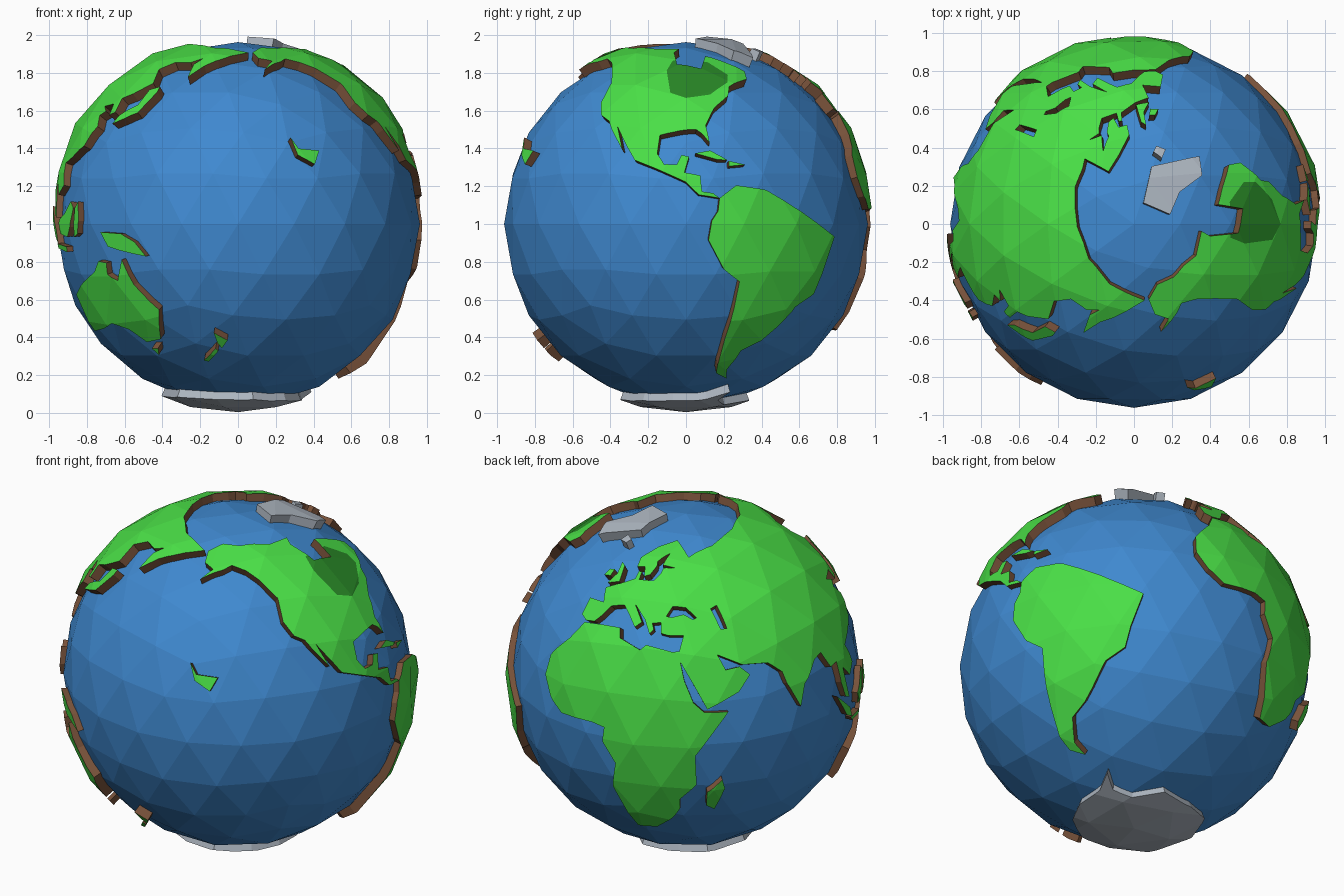
import bpy, bmesh, math
from mathutils import Vector

if "Cube" in bpy.data.objects:
    bpy.data.objects.remove(bpy.data.objects["Cube"])

OCEAN_R, LAND_R, INNER_R = 0.963, 1.0, 0.925
TURN = 88            # longitude offset of the globe
CENTRE = Vector((0, 0, 1))


def material(name, rgb):
    m = bpy.data.materials.new(name)
    m.diffuse_color = (*rgb, 1)
    m.use_nodes = True
    m.node_tree.nodes["Principled BSDF"].inputs["Base Color"].default_value = m.diffuse_color
    return m


BLUE = material("ocean blue", (0.05, 0.25, 0.63))
GREEN = material("grass green", (0.068, 0.74, 0.062))
DARK = material("forest green", (0.022, 0.25, 0.02))
BROWN = material("earth brown", (0.19, 0.085, 0.043))
GREY = material("ice grey", (0.42, 0.47, 0.53))


def direction(p):
    lon, lat = math.radians(p[0] + TURN), math.radians(p[1])
    return Vector((math.cos(lat) * math.cos(lon), math.cos(lat) * math.sin(lon), math.sin(lat)))


def icosphere(radius):
    bm = bmesh.new()
    bmesh.ops.create_icosphere(bm, subdivisions=3, radius=radius)
    return bm


def finish(bm, name, mats):
    bmesh.ops.translate(bm, verts=bm.verts, vec=CENTRE)
    me = bpy.data.meshes.new(name)
    bm.to_mesh(me)
    bm.free()
    for m in mats:
        me.materials.append(m)
    ob = bpy.data.objects.new(name, me)
    bpy.context.collection.objects.link(ob)
    return ob


def cut_along(bm, ring):
    # split only the facets that each coast segment crosses
    for a, b in zip(ring, ring[1:] + ring[:1]):
        n, e, mid = a.cross(b).normalized(), b - a, (a + b).normalized()
        lo, hi = a.dot(e), b.dot(e)
        faces = []
        for f in bm.faces:
            vs = [v.co for v in f.verts]
            if vs[0].dot(mid) < 0.2:
                continue
            t = [v.dot(e) for v in vs]
            if max(t) < lo - 1e-4 or min(t) > hi + 1e-4:
                continue
            s = [v.dot(n) for v in vs]
            if min(s) < -1e-5 and max(s) > 1e-5:
                faces.append(f)
        if faces:
            geom = faces + list({x for f in faces for x in f.edges}) + list({x for f in faces for x in f.verts})
            bmesh.ops.bisect_plane(bm, geom=geom, dist=1e-5, plane_co=(0, 0, 0), plane_no=n)


def inside(p, ring):
    # winding of the coast around a point of the sphere
    if p.dot(sum(ring, Vector())) < 0:
        return False
    flat = [v - p * v.dot(p) for v in ring]
    total = sum(math.atan2(u.cross(w).dot(p), u.dot(w)) for u, w in zip(flat, flat[1:] + flat[:1]))
    return abs(total) > math.pi


def land(name, coast, holes=(), patch=None, top=GREEN, side=BROWN, radius=LAND_R):
    bm = icosphere(radius)
    # land swells a little at middle latitudes
    for v in bm.verts:
        lat = math.asin(max(-1, min(1, v.co.z / radius)))
        v.co *= 0.996 + 0.022 * math.sin(2 * lat) ** 2
    ring = [direction(p) for p in coast]
    seas = [[direction(p) for p in h] for h in holes]
    wood = [direction(p) for p in patch] if patch else None
    for r in [ring] + seas + ([wood] if wood else []):
        cut_along(bm, r)
    water = []
    for f in bm.faces:
        p = f.calc_center_median().normalized()
        if not inside(p, ring) or any(inside(p, s) for s in seas):
            water.append(f)
        elif wood and inside(p, wood):
            f.material_index = 2
    bmesh.ops.delete(bm, geom=water, context='FACES')
    # cliff walls down into the ocean
    rim = [e for e in bm.edges if e.is_boundary]
    new = bmesh.ops.extrude_edge_only(bm, edges=rim)["geom"]
    for g in new:
        if isinstance(g, bmesh.types.BMVert):
            g.co *= INNER_R / radius
        elif isinstance(g, bmesh.types.BMFace):
            g.material_index = 1
    finish(bm, name, [top, side, DARK] if patch else [top, side])


# ocean
finish(icosphere(OCEAN_R), "ocean", [BLUE])

# inland seas and the dark woodland
black_sea = [(28.5, 42.5), (31, 45.8), (37, 45.5), (41.5, 42.3), (40, 41.7), (36, 43.3), (31, 42.3)]
caspian = [(48, 45), (51, 46), (53.5, 38), (51, 38)]
woodland = [(-94.5, 43.6), (-88, 41), (-78, 43), (-69, 48), (-67, 52), (-75, 59), (-96, 59.5), (-98, 54)]

# continents: coast outlines as longitude, latitude
land("europe", [
    (36, 36.5), (30, 36.5), (27, 37), (26.5, 40.5), (23, 40), (24, 38), (22.5, 36.5), (19.5, 41),
    (13.5, 45.5), (18.5, 40), (16, 38), (12, 42), (9, 44.3), (3, 43), (0, 39), (-2, 36.8), (-6, 36.2),
    (-9, 37.5), (-9, 43.3), (-1.5, 43.5), (-4.5, 48.3), (2, 51), (8.5, 54), (8.5, 57), (10.5, 57),
    (11, 54), (19, 54.5), (22, 57.5), (23, 59.5), (30, 60), (22, 60.5), (25, 65.5), (18, 61.5),
    (18.5, 60), (16, 56.5), (13, 55.5), (11, 59), (6, 58.5), (5, 62), (14, 68), (28, 72), (39, 64.5),
    (45, 66.5)], [black_sea])
land("asia", [
    (45, 66.5), (60, 68.5), (75, 71), (95, 72.5), (113, 73.5), (130, 72.5), (140, 72.5),
    (160, 70), (180, 68), (190, 66), (178, 63), (170, 60), (163, 57), (157, 51), (156, 58), (160, 61),
    (153, 59), (142, 59), (136, 54.5), (140, 48), (133, 43), (129, 41), (129, 36), (126, 35), (125, 39),
    (118, 38.5), (122, 36.5), (119, 35), (122, 31), (118, 24.5), (111, 21), (106, 19), (109, 12), (105, 9),
    (100.5, 13.5), (103.5, 2), (101, 3), (98.5, 9), (97.5, 16.5), (94, 16), (91, 22), (87, 21), (80, 15),
    (77.5, 8), (73, 17), (72, 21), (67, 25), (57, 26), (48.5, 30), (51, 25), (56, 25.5), (59.5, 22.5),
    (55, 17.5), (44, 12.8), (39.5, 21), (35, 28), (34.5, 31.5), (36, 36.5)], [black_sea, caspian])
land("africa", [
    (-6, 35.5), (10, 37), (11, 33.8), (20, 31), (22, 32.8), (32, 31.2), (34.5, 31.5), (35, 28), (36.5, 22),
    (39.5, 15), (43, 11.8), (51, 11.5), (40, -3), (40.5, -14), (35, -20), (35, -24), (32.5, -28), (26, -34),
    (18.5, -34), (12, -17), (13.5, -8), (9, -1), (9.5, 4), (5, 5), (-7.5, 4.5), (-13, 8.5), (-17, 14.5),
    (-16.5, 21.5), (-10, 29)])
land("north_america", [
    (-77.5, 8), (-84, 9), (-88, 13), (-95, 16), (-105, 20), (-109, 25.5), (-113, 31), (-109.5, 23),
    (-115, 30), (-117, 33), (-121, 35), (-124, 40), (-124, 48), (-131, 55), (-138, 59), (-147, 61),
    (-152, 59), (-164, 54.5), (-158, 58.5), (-165, 61), (-167, 66), (-157, 70), (-141, 69.5), (-128, 70),
    (-115, 68.5), (-94, 69), (-97, 66), (-93, 57), (-80, 55), (-75, 63), (-66, 60), (-56, 54),
    (-58, 50), (-69, 46), (-70.5, 42.5), (-77, 38), (-81, 31.5),
    (-80, 25.5), (-82.5, 28.5), (-84.5, 30), (-90, 29.5), (-97, 28), (-97.5, 22), (-95, 18.5), (-91, 18.5),
    (-89.5, 21.5), (-87, 21), (-88.5, 16), (-83.5, 15), (-83, 10), (-79.5, 9.5)], patch=woodland)
land("south_america", [
    (-77.5, 8), (-72, 12), (-62, 10.5), (-51, 4.5), (-35, -4), (-39, -15), (-41, -22), (-48, -26),
    (-54, -34), (-58, -38), (-65, -42), (-68.5, -50), (-66, -55), (-73, -52), (-74, -47), (-73, -37),
    (-70.5, -18), (-76, -14), (-81, -5), (-80, 1), (-78, 4)])
land("australia", [
    (114, -22), (122, -18), (129, -15), (132, -11.5), (136, -12), (136, -15.5), (140, -17.5), (142.5, -11),
    (146, -19), (154, -27), (151, -37.5), (144, -38.5), (138, -34), (131, -31.5), (124, -33.5), (115, -34.5)])

# islands
land("madagascar", [(49, -12.5), (50, -16), (47, -25), (44, -23), (44, -17)])
land("britain", [(-5, 50), (1, 51.5), (-2, 57.5), (-5, 58.5), (-3, 54)])
land("ireland", [(-10, 52), (-6, 52.5), (-6, 55), (-9, 54.5)])
land("japan", [(130.5, 32), (136, 34), (141, 36), (146, 44), (146, 46), (141, 45), (139, 39), (132, 35)])
land("borneo", [(109, 1), (113, 3), (117, 7), (119, 5), (117, -1), (115, -4), (110, -3)])
land("sumatra", [(95, 5.5), (104, -2), (106, -6), (102, -4), (98, 1)])
land("java", [(105, -6), (114, -7), (114, -8.7), (106, -7.5)])
land("sulawesi", [(119.5, -4), (120, 5), (122, 7), (123, 1), (122, -3)])
land("new_guinea", [(134, -2.5), (143, -3), (148, -5.5), (152, -10), (146, -9), (137, -7)])
land("tasmania", [(145, -41), (148, -41), (147, -43.5)])
land("new_zealand_north", [(173, -35), (178, -38), (175.5, -41), (174, -39)])
land("new_zealand_south", [(173, -41), (174, -42), (169, -46.5), (167, -46)])
land("hawaii", [(-160, 27), (-157.5, 23.5), (-150, 23), (-152.5, 18.5), (-158, 21.5)])
land("cuba", [(-85, 22), (-80, 23), (-74.5, 20), (-77.5, 20)])
land("hispaniola", [(-74, 19.7), (-68.5, 18.5), (-74, 18)])

# ice
land("greenland", [(-15, 71.7), (-42, 60.7), (-52.5, 64.5), (-53, 73), (-73, 78.7), (-22, 83)],
     top=GREY, side=GREY, radius=1.01)
land("iceland", [(-21, 65), (-14, 65), (-13, 67), (-21, 68)], top=GREY, side=GREY, radius=1.01)
land("antarctica", [
    (-57, -63), (-58, -70), (-40, -74), (-8, -70), (30, -70), (55, -67), (90, -66), (130, -66), (165, -69),
    (-165, -69), (-130, -70), (-100, -70), (-70, -69)], top=GREY, side=GREY)
